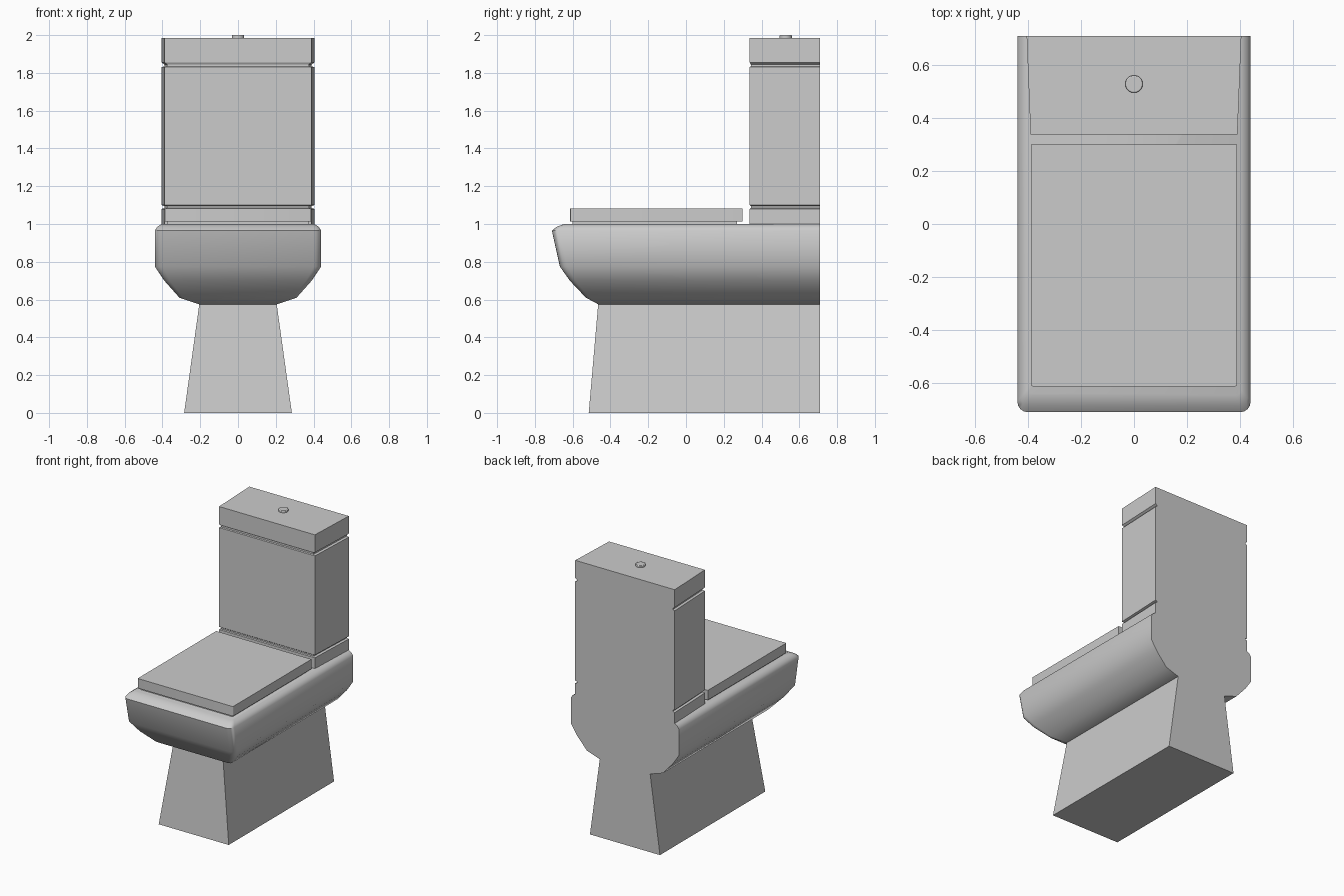
import bpy, bmesh, math

if "Cube" in bpy.data.objects:
    bpy.data.objects.remove(bpy.data.objects["Cube"])

BACK = 0.71


def ring(z, front_w, back_w, front_y, radius=0.0, back_y=BACK, segs=4):
    """Half-open box outline with optional rounded front corners."""
    pts = [(-back_w, back_y, z)]
    if radius == 0:
        pts += [(-front_w, front_y, z), (front_w, front_y, z)]
    else:
        for side in (-1, 1):
            start = 180 if side < 0 else 270
            for i in range(segs + 1):
                a = math.radians(start + 90 * i / segs)
                pts.append((side * (front_w - radius) + radius * math.cos(a),
                            front_y + radius + radius * math.sin(a), z))
    return pts + [(back_w, back_y, z)]


def loft(name, rings, smooth=None):
    """Skin a stack of outlines and cap both ends."""
    bm = bmesh.new()
    loops = [[bm.verts.new(p) for p in r] for r in rings]
    n = len(loops[0])
    for a, b in zip(loops, loops[1:]):
        for i in range(n):
            j = (i + 1) % n
            bm.faces.new((a[i], a[j], b[j], b[i]))
    bm.faces.new(loops[0][::-1])
    bm.faces.new(loops[-1])
    bmesh.ops.recalc_face_normals(bm, faces=bm.faces[:])
    mesh = bpy.data.meshes.new(name)
    bm.to_mesh(mesh)
    bm.free()
    obj = bpy.data.objects.new(name, mesh)
    bpy.context.collection.objects.link(obj)
    if smooth:
        bpy.ops.object.select_all(action='DESELECT')
        obj.select_set(True)
        bpy.context.view_layer.objects.active = obj
        bpy.ops.object.shade_smooth_by_angle(angle=math.radians(smooth))
    return obj


# Tapered pedestal
loft("pedestal", [ring(0, 0.285, 0.285, -0.515),
                  ring(0.575, 0.205, 0.205, -0.465)])

# Bowl: (height, half width, front edge, corner radius)
bowl_profile = [(0.575, 0.205, -0.465, 0.01), (0.61, 0.31, -0.53, 0.02),
                (0.70, 0.39, -0.615, 0.03), (0.775, 0.44, -0.668, 0.04),
                (0.965, 0.44, -0.71, 0.04), (0.985, 0.428, -0.685, 0.03),
                (1.0, 0.405, -0.645, 0.02)]
loft("bowl", [ring(z, w, w, y, r) for z, w, y, r in bowl_profile], 40)

# Cistern with its two grooves: (height, inset)
cistern_profile = [(0.99, 0), (1.08, 0), (1.085, 0.015), (1.095, 0.015), (1.10, 0),
                   (1.83, 0), (1.835, 0.015), (1.845, 0.015), (1.855, 0), (1.985, 0)]
loft("cistern", [ring(z, 0.39 - d, 0.405 - d, 0.337 + d * 0.4)
                 for z, d in cistern_profile])

# Seat pad and closed lid
loft("seat_pad", [ring(z, 0.375, 0.375, -0.60, back_y=0.27) for z in (0.995, 1.02)])
loft("seat_lid", [ring(z, 0.388, 0.388, -0.613, 0.008, 0.30) for z in (1.012, 1.083)], 30)

# Flush button
bpy.ops.mesh.primitive_cylinder_add(vertices=32, radius=0.033, depth=0.03,
                                    location=(0, 0.528, 1.985))
button = bpy.context.object
button.name = "flush_button"
bevel = button.modifiers.new("soft_rim", 'BEVEL')
bevel.width = 0.004
bevel.segments = 2
bpy.ops.object.shade_smooth_by_angle(angle=math.radians(35))
